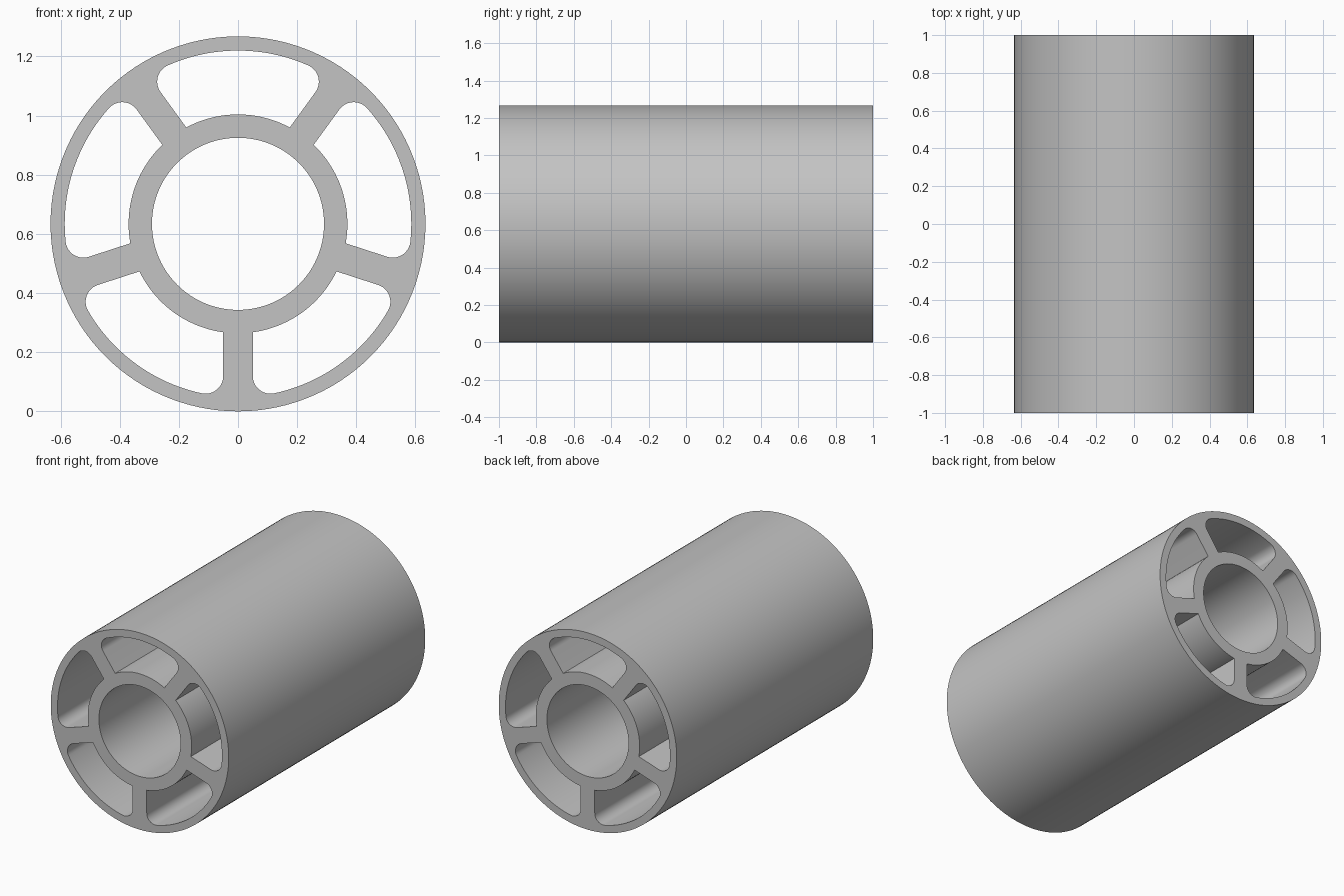
import bpy, bmesh
from math import pi, sin, cos, asin, sqrt, atan2, hypot

if "Cube" in bpy.data.objects:
    bpy.data.objects.remove(bpy.data.objects["Cube"])

OUTER, RIM, HUB, BORE = 0.634, 0.586, 0.37, 0.291
SPOKES, HALF_SPOKE, FILLET, LENGTH = 5, 0.05, 0.06, 2.0
STEP = 2 * pi / SPOKES

grey = bpy.data.materials.new("grey plastic")
grey.use_nodes = True
grey.diffuse_color = (0.55, 0.55, 0.55, 1)
grey.node_tree.nodes["Principled BSDF"].inputs["Base Color"].default_value = (0.55, 0.55, 0.55, 1)


def arc(radius, start, end, steps, cx=0, cy=0):
    angles = [start + (end - start) * i / steps for i in range(steps + 1)]
    return [(cx + radius * cos(a), cy + radius * sin(a)) for a in angles]


def circle(radius, steps=120):
    return arc(radius, 0, 2 * pi, steps)[:-1]


def turn(points, angle):
    return [(x * cos(angle) - y * sin(angle), x * sin(angle) + y * cos(angle)) for x, y in points]


def window():
    """Opening beside a spoke lying on +x: hub corner, spoke side, fillet, rim."""
    cy = HALF_SPOKE + FILLET
    cx = sqrt((RIM - FILLET) ** 2 - cy ** 2)
    tangent = atan2(cy, cx)
    half = arc(HUB, STEP / 2, asin(HALF_SPOKE / HUB), 12)
    half += arc(FILLET, -pi / 2, tangent, 12, cx, cy)
    half += arc(RIM, tangent, STEP / 2, 12)[1:]
    # Mirror the half outline about the middle of the window
    other = [(hypot(x, y) * cos(STEP - atan2(y, x)), hypot(x, y) * sin(STEP - atan2(y, x)))
             for x, y in half[1:-1]]
    return half + other[::-1]


# Cross-section: outer circle, bore and five windows, with a spoke straight down
loops = [circle(OUTER), circle(BORE)]
loops += [turn(window(), i * STEP - pi / 2) for i in range(SPOKES)]

bm = bmesh.new()
edges = []
for loop in loops:
    verts = [bm.verts.new((x, -LENGTH / 2, z + OUTER)) for x, z in loop]
    edges += [bm.edges.new((v, verts[i - 1])) for i, v in enumerate(verts)]
bmesh.ops.triangle_fill(bm, edges=edges, use_beauty=True, normal=(0, -1, 0))

# Extrude the section along the length
result = bmesh.ops.extrude_face_region(bm, geom=bm.faces[:], use_keep_orig=True)
moved = [g for g in result["geom"] if isinstance(g, bmesh.types.BMVert)]
bmesh.ops.translate(bm, verts=moved, vec=(0, LENGTH, 0))
bmesh.ops.recalc_face_normals(bm, faces=bm.faces[:])

mesh = bpy.data.meshes.new("spoked_tube")
bm.to_mesh(mesh)
bm.free()
mesh.materials.append(grey)
tube = bpy.data.objects.new("spoked_tube", mesh)
bpy.context.collection.objects.link(tube)
bpy.ops.object.select_all(action='DESELECT')
tube.select_set(True)
bpy.context.view_layer.objects.active = tube
bpy.ops.object.shade_smooth_by_angle(angle=pi / 6)
